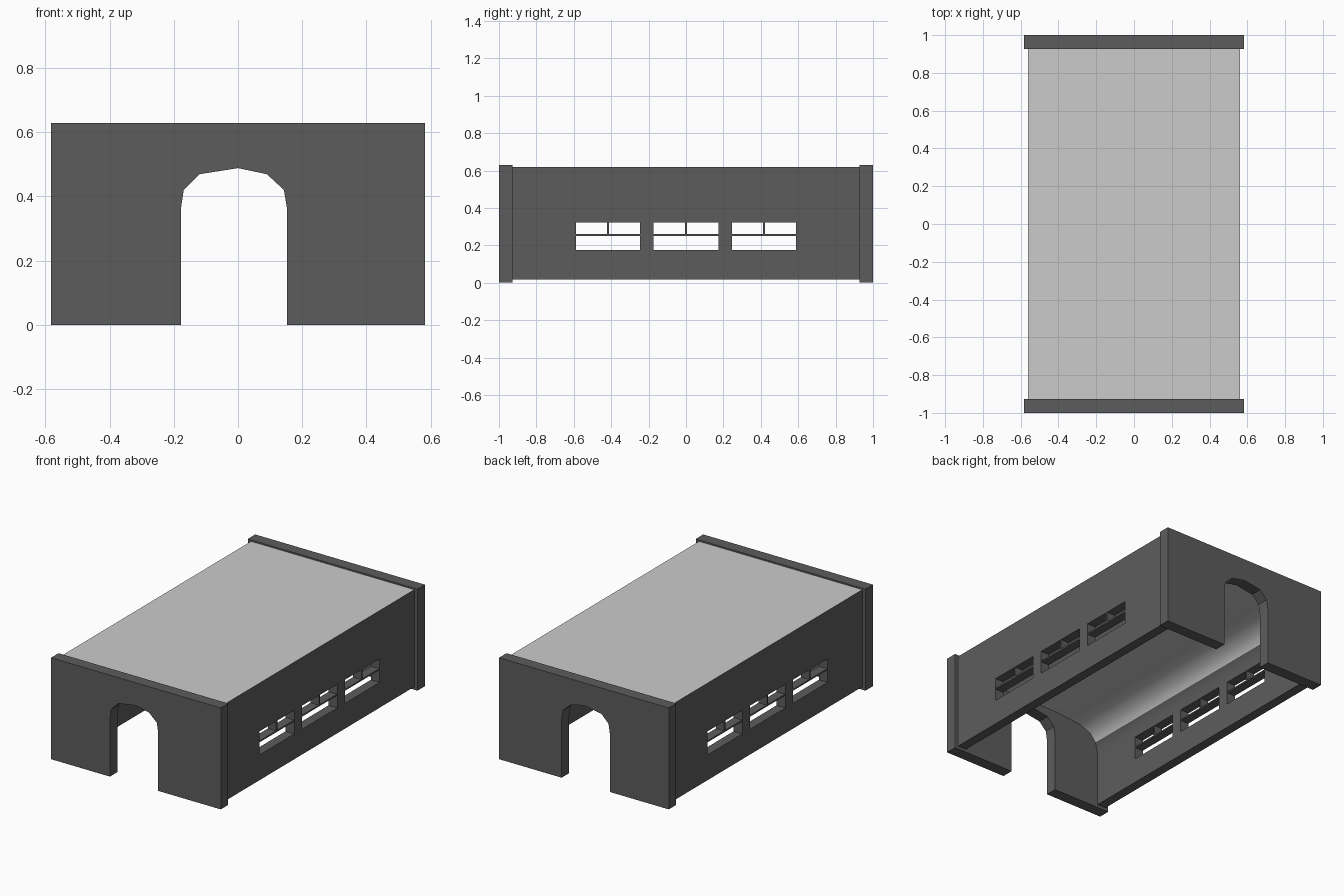
import bpy, bmesh

if "Cube" in bpy.data.objects:
    bpy.data.objects.remove(bpy.data.objects["Cube"])

dark = bpy.data.materials.new("dark_grey")
dark.diffuse_color = (0.108, 0.108, 0.108, 1)
dark.use_nodes = True
dark.node_tree.nodes["Principled BSDF"].inputs["Base Color"].default_value = dark.diffuse_color
light = bpy.data.materials.new("light_grey")
light.diffuse_color = (0.8, 0.8, 0.8, 1)
light.use_nodes = True
light.node_tree.nodes["Principled BSDF"].inputs["Base Color"].default_value = light.diffuse_color


def finish(name, bm, mat=dark):
    bmesh.ops.recalc_face_normals(bm, faces=bm.faces)
    me = bpy.data.meshes.new(name)
    bm.to_mesh(me)
    bm.free()
    ob = bpy.data.objects.new(name, me)
    bpy.context.collection.objects.link(ob)
    if mat:
        me.materials.append(mat)
    return ob


def extrude_profile(name, pts, y0, y1):
    """Extrude an x-z outline along y."""
    bm = bmesh.new()
    face = bm.faces.new([bm.verts.new((x, y0, z)) for x, z in pts])
    ext = bmesh.ops.extrude_face_region(bm, geom=[face])["geom"]
    bmesh.ops.translate(bm, vec=(0, y1 - y0, 0),
                        verts=[v for v in ext if isinstance(v, bmesh.types.BMVert)])
    return finish(name, bm)


def add_box(bm, x0, x1, y0, y1, z0, z1):
    verts = bmesh.ops.create_cube(bm, size=1)["verts"]
    bmesh.ops.scale(bm, vec=(x1 - x0, y1 - y0, z1 - z0), verts=verts)
    bmesh.ops.translate(bm, vec=((x0 + x1) / 2, (y0 + y1) / 2, (z0 + z1) / 2), verts=verts)


# End walls with the faceted arch opening
arch = [(-.178, 0), (-.178, .36), (-.169, .42), (-.12, .469), (0, .488),
        (.09, .469), (.143, .42), (.153, .36), (.153, 0)]
end_outline = [(-.582, 0)] + arch + [(.582, 0), (.582, .629), (-.582, .629)]
extrude_profile("front_wall", end_outline, -1, -.927)
extrude_profile("back_wall", end_outline, .927, 1)

# Hall body: side walls and smooth vaulted ceiling
half = [(-.5, .018), (-.5, .37), (-.485, .43), (-.445, .478), (-.37, .507), (-.2, .523)]
vault = half + [(0, .527)] + [(-x, z) for x, z in reversed(half)]
body = extrude_profile("hall_body",
                       [(-.56, .018)] + vault + [(.56, .018), (.56, .62), (-.56, .62)],
                       -.927, .927)

# Window openings cut through both side walls
windows = [(-.587, -.247), (-.173, .173), (.247, .587)]
bm = bmesh.new()
for s in (-1, 1):
    for y0, y1 in windows:
        add_box(bm, s * .53 - .1, s * .53 + .1, y0, y1, .175, .321)
cutter = finish("window_cutter", bm, None)
cutter.hide_render = True
mod = body.modifiers.new("windows", "BOOLEAN")
mod.operation = "DIFFERENCE"
mod.solver = "EXACT"
mod.object = cutter
bpy.context.view_layer.objects.active = body
body.select_set(True)
bpy.ops.object.modifier_apply(modifier=mod.name)
bpy.data.objects.remove(cutter)

# Open the hidden ends, paint roof and vaulted ceiling light grey
body.data.materials.append(light)
light_slot = len(body.data.materials) - 1
bm = bmesh.new()
bm.from_mesh(body.data)
ends = [f for f in bm.faces if all(abs(v.co.y) > .92 for v in f.verts)
        and abs(f.normal.y) > .9]
bmesh.ops.delete(bm, geom=ends, context="FACES")
for f in bm.faces:
    c = f.calc_center_median()
    if f.normal.z > .9 and c.z > .6 or f.normal.z < -.1 and c.z > .42:
        f.material_index = light_slot
bm.to_mesh(body.data)
bm.free()
bpy.ops.object.shade_smooth_by_angle(angle=0.85)

# Window bars: one rail with a short mullion above it
for s, side in ((-1, "left"), (1, "right")):
    bm = bmesh.new()
    for y0, y1 in windows:
        mid = (y0 + y1) / 2
        add_box(bm, s * .53 - .028, s * .53 + .028, y0 - .003, y1 + .003, .251, .26)
        add_box(bm, s * .53 - .028, s * .53 + .028, mid - .006, mid + .006, .257, .324)
    finish(side + "_window_bars", bm)
